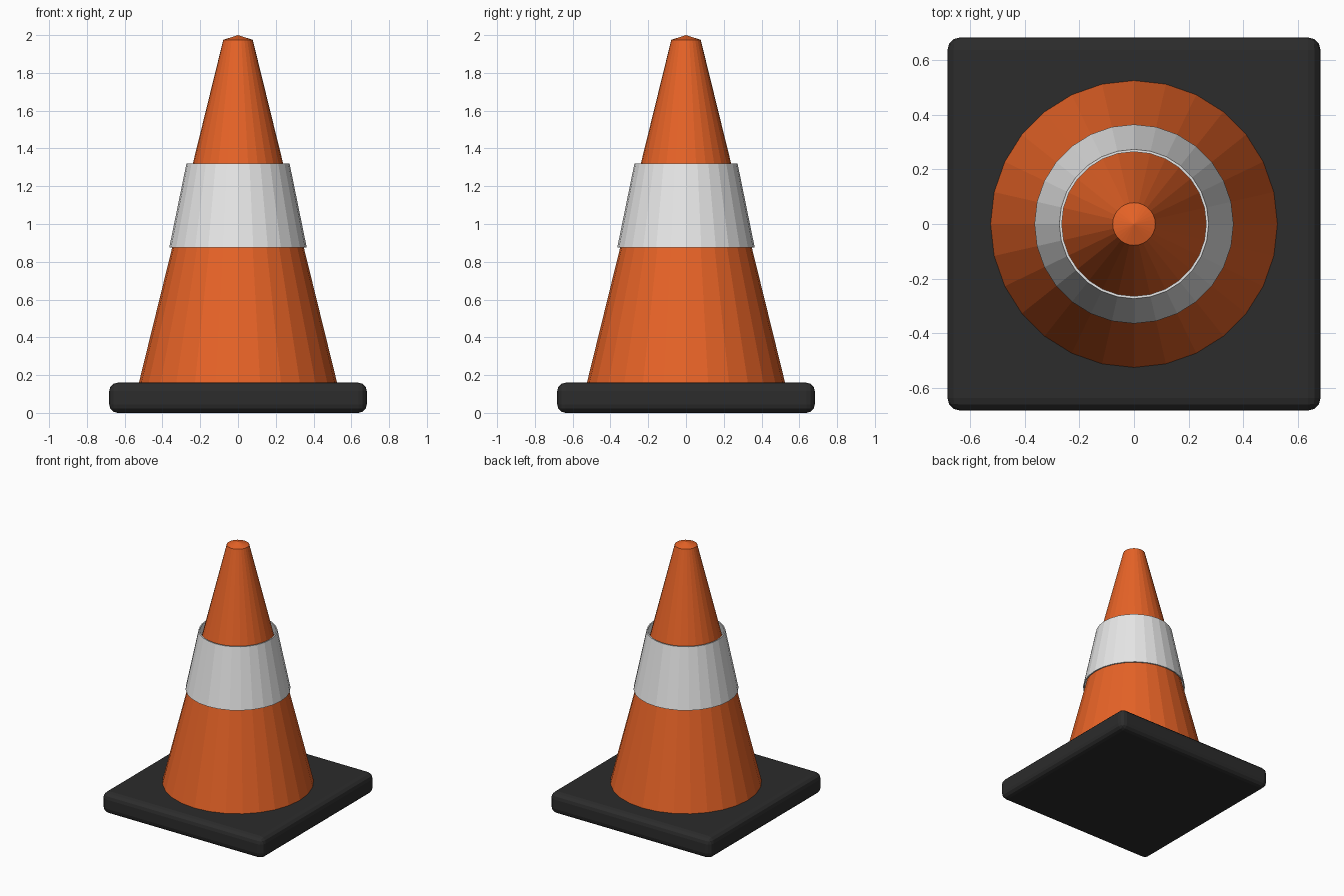
import bpy, bmesh, math

if "Cube" in bpy.data.objects:
    bpy.data.objects.remove(bpy.data.objects["Cube"])

SIDES = 28


def material(name, color):
    m = bpy.data.materials.new(name)
    m.diffuse_color = (*color, 1)
    m.use_nodes = True
    m.node_tree.nodes["Principled BSDF"].inputs["Base Color"].default_value = m.diffuse_color
    return m


orange = material("orange plastic", (0.80, 0.125, 0.02))
white = material("reflective white", (0.80, 0.80, 0.80))
black = material("black rubber", (0.025, 0.025, 0.025))


def add_object(name, bm, mat):
    bmesh.ops.recalc_face_normals(bm, faces=bm.faces)
    me = bpy.data.meshes.new(name)
    bm.to_mesh(me)
    bm.free()
    me.materials.append(mat)
    ob = bpy.data.objects.new(name, me)
    bpy.context.collection.objects.link(ob)
    return ob


def lathe(name, profile, mat, closed=False):
    """Spin (radius, z) points around z; radius 0 makes a fan."""
    bm = bmesh.new()
    rings = []
    for r, z in profile:
        n = SIDES if r > 0 else 1
        rings.append([bm.verts.new((r * math.sin(2 * math.pi * i / SIDES),
                                    r * math.cos(2 * math.pi * i / SIDES), z)) for i in range(n)])
    pairs = list(zip(rings, rings[1:]))
    if closed:
        pairs.append((rings[-1], rings[0]))
    for a, b in pairs:
        for i in range(SIDES):
            j = (i + 1) % SIDES
            quad = [a[i % len(a)], a[j % len(a)], b[j % len(b)], b[i % len(b)]]
            bm.faces.new(list(dict.fromkeys(quad)))
    return add_object(name, bm, mat)


# Square rubber base with rounded edges
bm = bmesh.new()
bmesh.ops.create_cube(bm, size=1)
for v in bm.verts:
    v.co = (v.co.x * 1.364, v.co.y * 1.364, (v.co.z + 0.5) * 0.16)
bmesh.ops.bevel(bm, geom=list(bm.edges), offset=0.045, segments=3, profile=0.5, affect='EDGES')
add_object("base", bm, black)

# Cone body with a slightly peaked cap
lathe("cone_body", [(0, 0.15), (0.527, 0.15), (0.078, 1.975), (0, 2.0)], orange)

# Loose reflective sleeve, a thin open shell
lathe("reflective_band", [(0.364, 0.875), (0.273, 1.32), (0.264, 1.32), (0.355, 0.875)],
      white, closed=True)
